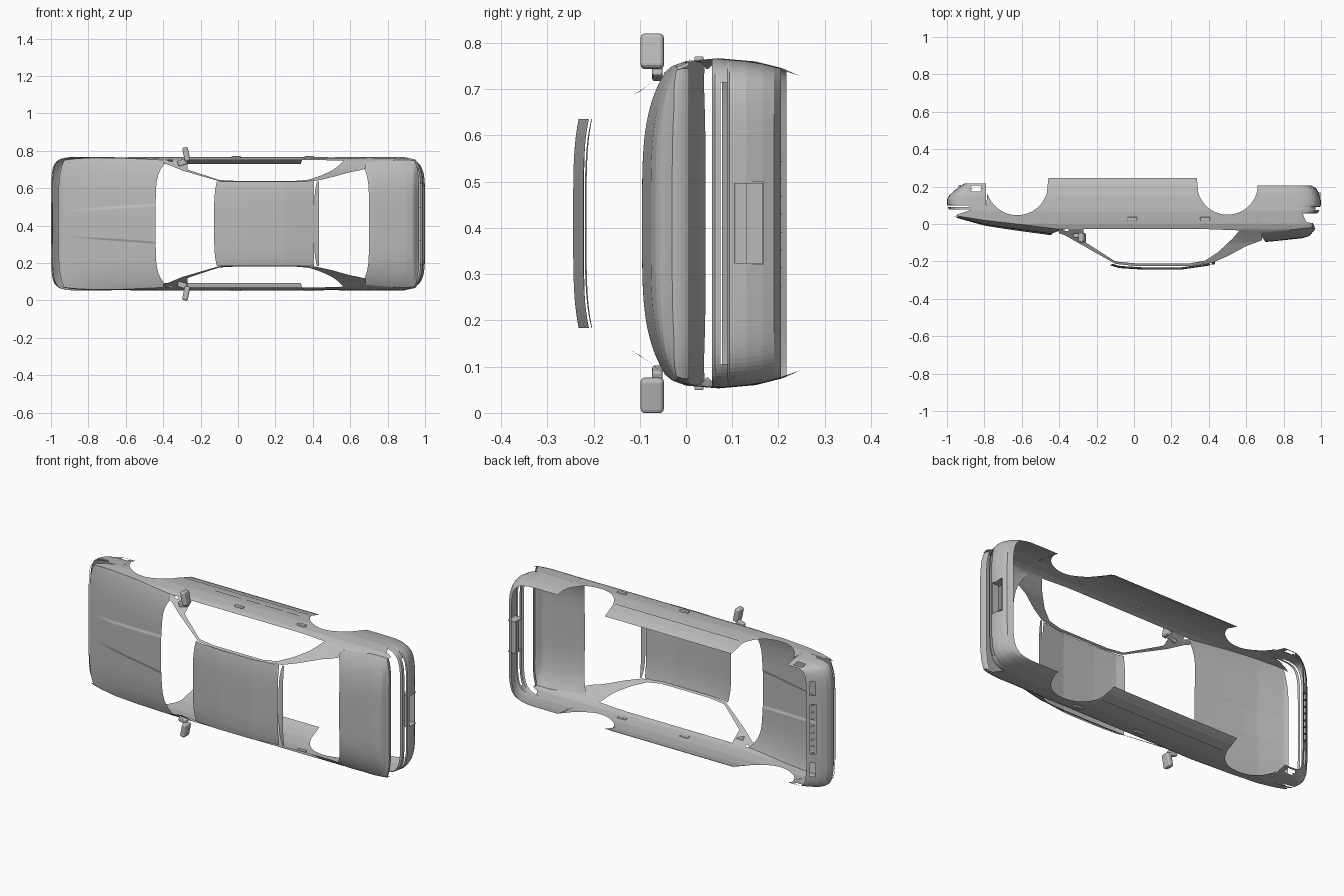
import bpy, bmesh, math
from mathutils import Matrix, Vector

cube = bpy.data.objects.get("Cube")
if cube:
    bpy.data.objects.remove(cube)

# One paint colour for the whole shell
paint = bpy.data.materials.new("grey paint")
paint.use_nodes = True
GREY = (0.5, 0.5, 0.5, 1)
paint.diffuse_color = GREY
paint.node_tree.nodes["Principled BSDF"].inputs["Base Color"].default_value = GREY

# The car is shaped upright (x length, y width, z height), then laid on its side
LAY = Matrix.Translation((0, 0, 0.41)) @ Matrix.Rotation(math.pi / 2, 4, 'X')
parts = []


def table(points, x):
    """Piecewise linear lookup."""
    if x <= points[0][0]:
        return points[0][1]
    for (x0, y0), (x1, y1) in zip(points, points[1:]):
        if x <= x1:
            return y0 + (y1 - y0) * (x - x0) / (x1 - x0)
    return points[-1][1]


def finish(name, bm):
    mesh = bpy.data.meshes.new(name)
    bm.to_mesh(mesh)
    bm.free()
    mesh.materials.append(paint)
    ob = bpy.data.objects.new(name, mesh)
    bpy.context.collection.objects.link(ob)
    ob.matrix_world = LAY
    mirror = ob.modifiers.new("mirror", 'MIRROR')
    mirror.use_axis = (False, True, False)
    mirror.merge_threshold = 0.0005
    parts.append(ob)


def grid(name, nu, nv, f, keep=None):
    """Half a panel from a surface function, faces outwards."""
    bm = bmesh.new()
    vs = [[bm.verts.new(f(i / nu, j / nv)) for j in range(nv + 1)] for i in range(nu + 1)]
    for i in range(nu):
        for j in range(nv):
            a, b, c, d = vs[i][j], vs[i + 1][j], vs[i + 1][j + 1], vs[i][j + 1]
            if keep is None or keep((a.co + b.co + c.co + d.co) / 4):
                bm.faces.new((a, b, c, d))
    bm.normal_update()
    out = sum(f.normal.dot(f.calc_center_median() - Vector((0, 0, -0.05))) for f in bm.faces)
    if out < 0:
        bmesh.ops.reverse_faces(bm, faces=bm.faces[:])
    loose = [v for v in bm.verts if not v.link_faces]
    bmesh.ops.delete(bm, geom=loose, context='VERTS')
    finish(name, bm)


def box(name, centre, size, bevel=0.0, turn=0.0):
    bm = bmesh.new()
    bmesh.ops.create_cube(bm, size=1, matrix=Matrix.Translation(centre) @ Matrix.Rotation(turn, 4, 'Z')
                          @ Matrix.Diagonal((*size, 1)))
    if bevel:
        bmesh.ops.bevel(bm, geom=bm.edges[:], offset=bevel, segments=3, affect='EDGES', profile=0.5)
    finish(name, bm)


# Body cross-section, plan taper and side lines
WIDTH = [(-.247, .318), (-.21, .335), (-.15, .35), (-.07, .357), (0, .351), (.03, .34),
         (.06, .315), (.1, .285), (.215, .226), (.245, .215)]
TAPER = [(-.96, .93), (-.93, .96), (-.88, .98), (-.78, 1), (.88, 1), (.94, .985), (.97, .94)]
SHOULDER = [(-.96, -.045), (-.8, -.02), (-.6, .003), (-.4, .028), (.4, .028), (.56, .034),
            (.7, .045), (.96, .018)]
CREST = [(-.965, -.045), (-.94, -.03), (-.8, .005), (-.6, .034), (-.42, .058), (.6, .095),
         (.72, .095), (.9, .076), (.94, .064), (.965, .03)]
FENDER = [(-.96, -.045), (-.86, -.08), (-.79, -.095)]
QUARTER = [(.66, -.08), (.87, -.075), (.9, -.06), (.92, -.012), (.96, -.002)]
ARCHES = [(-.625, .166), (.5, .163)]


def skin(x, z, out=0.0):
    return (x, table(WIDTH, z) * table(TAPER, x) + out, z)


def hem(x):
    for c, r in ARCHES:
        if abs(x - c) < r:
            return -.213 + math.sqrt(r * r - (x - c) ** 2)
    if x < 0 and x < ARCHES[0][0]:
        return table(FENDER, x)
    if x > ARCHES[1][0]:
        return table(QUARTER, x)
    return -.247


def strip(name, x0, x1, low, high, nu, nv, out=0.0):
    def f(u, v):
        x = x0 + (x1 - x0) * u
        return skin(x, low(x) + (high(x) - low(x)) * v, out)
    grid(name, nu, nv, f)


# Side panel with wheel arches
strip("side_panel", -.95, .955, hem, lambda x: table(SHOULDER, x), 240, 12)

# Window frame: front pillar, roof rail and rear pillar
FRAME_TOP = [(-.4, .05), (-.37, .06), (-.1, .213), (0, .224), (.3, .224), (.42, .207), (.5, .172),
             (.6, .118), (.69, .085)]
FRAME_LOW = [(-.4, .028), (-.35, .04), (-.1, .2), (0, .21), (.3, .21), (.38, .196), (.45, .15),
             (.53, .075), (.555, .045), (.565, .034), (.69, .044)]
strip("window_frame", -.4, .685, lambda x: table(FRAME_LOW, x), lambda x: table(FRAME_TOP, x), 110, 4)


def deck(x, t, bulge=0.0):
    """Crowned panel between the shoulders; t is 0 at the middle, 1 at the side."""
    s = table(SHOULDER, x)
    y = skin(x, s)[1] * t
    z = s + (table(CREST, x) - s) * (1 - t ** 4)
    ridge = .06 + .035 * (x + .95) / .5
    step = min(1, max(0, (ridge + .012 - y) / .012))
    return (x, y, z + bulge * step * min(1, max(0, (x + .93) * 5)))


def hood(u, v):
    start, end = -.96 + .03 * v ** 6, -.44 + .07 * v ** 6
    return deck(start + (end - start) * u, v, .005)


def boot(u, v):
    start, end = .7 - .05 * v ** 6, .967 - .02 * v ** 8
    return deck(start + (end - start) * u, v)


grid("hood", 30, 60, hood)
grid("boot_lid", 24, 30, boot)
grid("boot_rear", 4, 30, lambda u, v: (.967 - .02 * v ** 8 - .012 * u * u,
                                       boot(1, v)[1], boot(1, v)[2] * (1 - u) - .006 * u))


# Roof with a thin rear trim strip
def roof(u, v, a=-.128, b=.405, lift=0.0):
    x = a + .015 * v ** 4 + (b - a - .015 * v ** 4) * u
    z = table([(-.13, .208), (-.08, .224), (.05, .232), (.25, .232), (.44, .205)], x)
    return (x, .226 * v, z + .012 * (1 - v ** 4) + lift)


grid("roof", 24, 16, roof)
grid("roof_rear_trim", 3, 16, lambda u, v: roof(u, v, .407, .432, -.003))


# Wrap-around bumpers: rounded plan path times a profile of (height, reach)
def bumper(name, arch_x, end_x, profile, keep):
    def f(u, v):
        z, reach = profile[round(v * (len(profile) - 1))]
        a = u * math.pi / 2
        r = (math.sin(a) ** 7 + math.cos(a) ** 7) ** (-1 / 7)
        return (arch_x + (end_x - arch_x) * reach * r * math.sin(a),
                table(WIDTH, z) * r * math.cos(a), z)
    grid(name, 64, len(profile) - 1, f, keep)


def front_keep(c):
    slot = -.1 < c.z < -.09 and c.x < -.88
    intake = -.207 < c.z < -.19 and c.x < -.85 and (c.y < .14 or .19 < c.y < .27)
    lamp = -.2 < c.z < -.175 and -.87 < c.x < -.82 and c.y > .3
    return not (slot or intake or lamp)


def rear_keep(c):
    slot = -.09 < c.z < -.075 and c.y < .3 and c.x > .9
    plate = -.165 < c.z < -.105 and c.y < .088 and c.x > .9
    return not (slot or plate)


bumper("front_bumper", -.79, -1, [(-.078, .95), (-.09, .975), (-.1, .98), (-.108, 1), (-.13, 1),
       (-.152, .95), (-.175, .84), (-.19, .74), (-.207, .63), (-.217, .55)], front_keep)
bumper("rear_bumper", .66, 1, [(-.056, .93), (-.063, .96), (-.075, .97), (-.09, .97), (-.094, .99),
       (-.105, 1), (-.13, .995), (-.165, .965), (-.19, .93), (-.205, .85)], rear_keep)

# Bars in the lower intake
for i in range(4):
    box("intake_bar", (-.932, .02 + .038 * i, -.199), (.012, .002, .02))

# Number plate recess: side wall, floor and back with a slot above
box("recess_side", (.975, .088, -.135), (.045, .004, .066))
box("recess_floor", (.968, .044, -.166), (.045, .088, .003))
box("recess_top", (.98, .044, -.103), (.04, .088, .003))
box("recess_back", (.955, .044, -.148), (.003, .088, .036))

# Door trim lines and sill step
strip("rub_strip", -.44, .33, lambda x: -.159, lambda x: -.153, 20, 1, .004)
strip("sill_ledge", -.455, .335, lambda x: -.218, lambda x: -.21, 20, 1, .004)
for x0, x1 in ((-.22, -.06), (-.03, .06), (.09, .2), (.23, .3)):
    strip("trim_dash", x0, x1, lambda x: -.115, lambda x: -.109, 6, 1, .003)

# Door handles
for x in (-.01, .38):
    box("door_handle", (x, .355, .022 - .05), (.052, .012, .02), .004)

# Door mirrors
box("mirror_housing", (-.277, .372, .073), (.03, .076, .05), .009, .2)
box("mirror_foot", (-.298, .328, .062), (.05, .03, .022), .005, .3)
strip("mirror_sail", -.35, -.27, lambda x: .028, lambda x: table(FRAME_LOW, x), 6, 2)

# Smooth shading with sharp edges kept
for ob in bpy.context.view_layer.objects:
    ob.select_set(ob in parts)
bpy.context.view_layer.objects.active = parts[0]
bpy.ops.object.shade_smooth_by_angle(angle=math.radians(35))
